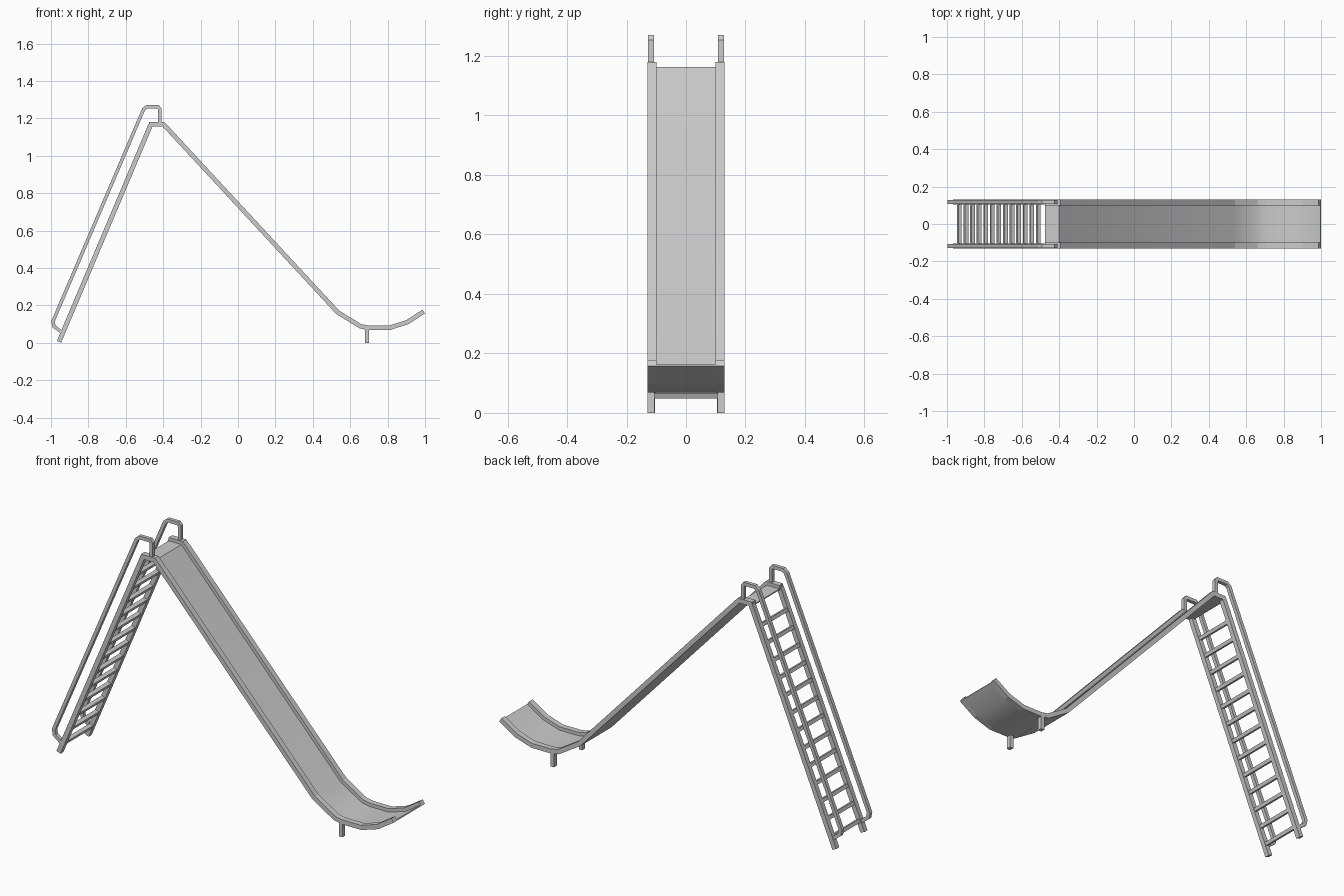
import bpy, bmesh, math
from mathutils import Vector

if "Cube" in bpy.data.objects:
    bpy.data.objects.remove(bpy.data.objects["Cube"])


def sweep(name, path, thick, y0, y1, shift=0.0, smooth=False):
    """Mitred strip following an (x, z) path, spanning y0..y1."""
    pts = [Vector(p) for p in path]
    bm = bmesh.new()
    rings = []
    for i, p in enumerate(pts):
        dirs = []
        if i > 0:
            dirs.append((p - pts[i - 1]).normalized())
        if i < len(pts) - 1:
            dirs.append((pts[i + 1] - p).normalized())
        norms = [Vector((-d.y, d.x)) for d in dirs]
        n = sum(norms, Vector((0, 0))).normalized()
        n /= n.dot(norms[0])
        a, b = p + n * (shift - thick / 2), p + n * (shift + thick / 2)
        rings.append([bm.verts.new((q.x, y, q.y))
                      for q, y in ((a, y0), (a, y1), (b, y1), (b, y0))])
    for r, s in zip(rings, rings[1:]):
        for k in range(4):
            m = (k + 1) % 4
            bm.faces.new((r[k], r[m], s[m], s[k]))
    bm.faces.new(rings[0])
    bm.faces.new(rings[-1])
    bmesh.ops.recalc_face_normals(bm, faces=bm.faces)
    me = bpy.data.meshes.new(name)
    bm.to_mesh(me)
    bm.free()
    ob = bpy.data.objects.new(name, me)
    bpy.context.collection.objects.link(ob)
    if smooth:
        bpy.ops.object.select_all(action='DESELECT')
        ob.select_set(True)
        bpy.context.view_layer.objects.active = ob
        bpy.ops.object.shade_smooth_by_angle(angle=math.radians(35))
    return ob


chute = [(-0.475, 1.168), (-0.398, 1.168), (0.533, 0.163), (0.655, 0.088),
         (0.70, 0.080), (0.81, 0.080), (0.905, 0.110), (0.993, 0.167)]
ladder = [(-0.957, 0.005), (-0.467, 1.165)]
handrail = [(-0.945, 0.058), (-0.984, 0.088), (-0.989, 0.115), (-0.505, 1.248),
            (-0.488, 1.262), (-0.428, 1.262), (-0.418, 1.250), (-0.418, 1.168)]

# Sliding bed
sweep("slide_bed", chute, 0.006, -0.105, 0.105, shift=-0.009, smooth=True)

# Mirrored side parts
for side, s in (("left", 1), ("right", -1)):
    sweep("slide_rail_" + side, chute, 0.024, s * 0.10, s * 0.13)
    sweep("ladder_stringer_" + side, ladder, 0.025, s * 0.105, s * 0.13)
    sweep("handrail_" + side, handrail, 0.018, s * 0.108, s * 0.127)
    sweep("slide_foot_" + side, [(0.69, 0.0), (0.69, 0.078)], 0.02,
          s * 0.106, s * 0.13)

# Ladder rungs, aligned with the stringers
foot, top = Vector(ladder[0]), Vector(ladder[1])
d = (top - foot).normalized()
for i in range(13):
    z = 0.06 + i * 1.0 / 12
    c = foot + (top - foot) * ((z - foot.y) / (top.y - foot.y))
    sweep(f"ladder_rung_{i + 1}", [c - d * 0.009, c + d * 0.009], 0.02,
          -0.11, 0.11)
